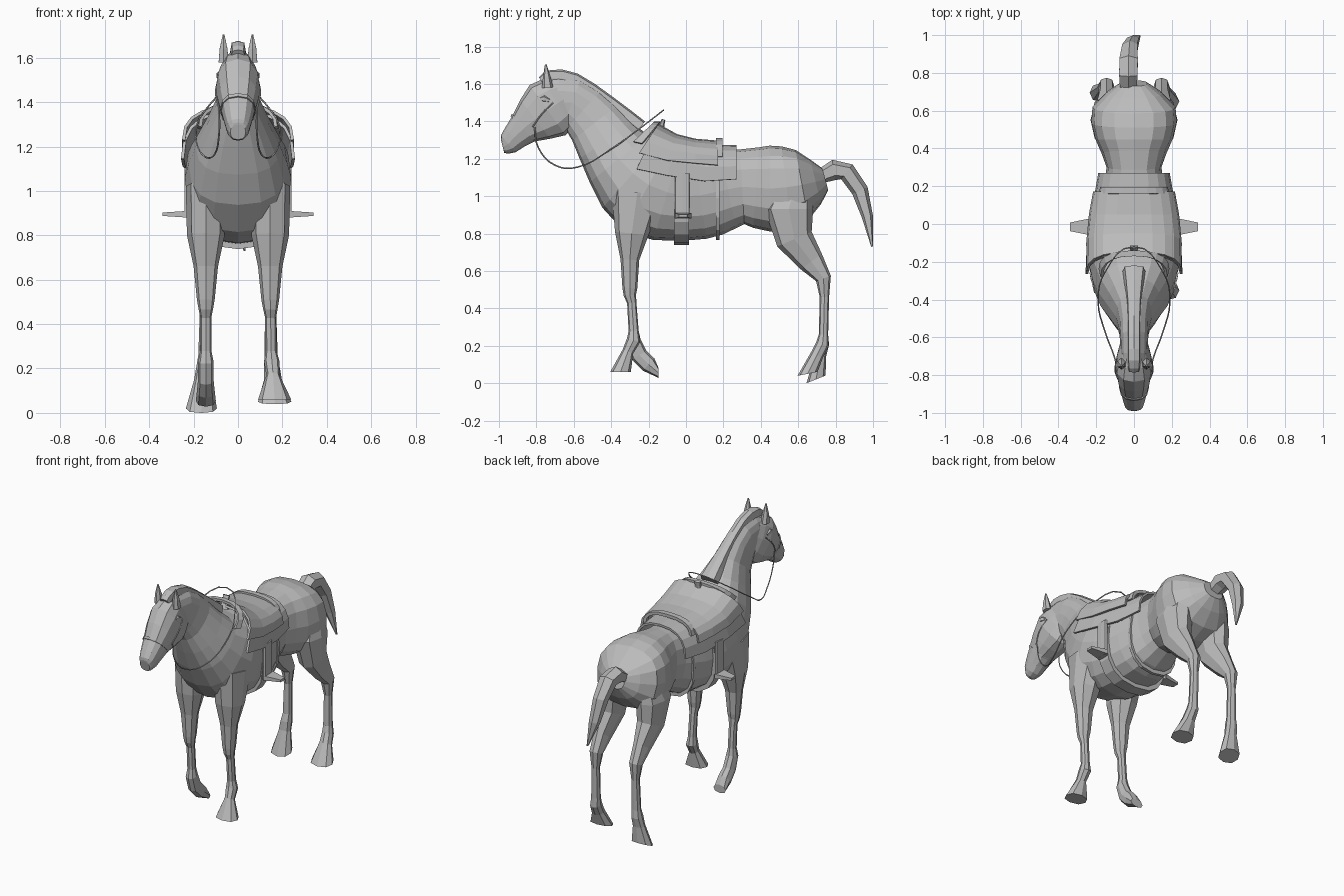
import bpy
import bmesh
import math
from mathutils import Vector

default_cube = bpy.data.objects.get("Cube")
if default_cube:
    bpy.data.objects.remove(default_cube, do_unlink=True)

grey = bpy.data.materials.new("plain grey")
grey.use_nodes = True
colour = (0.5, 0.5, 0.5, 1)
grey.diffuse_color = colour
grey.node_tree.nodes["Principled BSDF"].inputs["Base Color"].default_value = colour


def add_object(name, data):
    data.materials.append(grey)
    obj = bpy.data.objects.new(name, data)
    bpy.context.collection.objects.link(obj)
    return obj


def finish(name, bm):
    """Turn a bmesh into a flat shaded object."""
    bmesh.ops.recalc_face_normals(bm, faces=bm.faces)
    mesh = bpy.data.meshes.new(name)
    bm.to_mesh(mesh)
    bm.free()
    return add_object(name, mesh)


def power(value, exponent):
    return math.copysign(abs(value) ** exponent, value)


def bridge(bm, rings, closed):
    """Join neighbouring rows of vertices with quads."""
    for a, b in zip(rings, rings[1:]):
        count = len(a)
        for i in range(count if closed else count - 1):
            j = (i + 1) % count
            bm.faces.new((a[i], a[j], b[j], b[i]))


def refine(keys):
    """Insert a smoothly curved midpoint between neighbouring sections."""
    result = [keys[0]]
    last = len(keys) - 1
    for i in range(last):
        b, c = keys[i], keys[i + 1]
        a, d = keys[max(i - 1, 0)], keys[min(i + 2, last)]
        result += [(b + c) / 2 + (b + c - a - d) / 16, c]
    return result


def loft(name, sections, sides=8, x=0, mirror=1, square=0.85,
         smooth=False, splay=0, end_direction=None):
    """Skin rings set square to a path: y, z, half depth, half width."""
    keys = [Vector(section) for section in sections]
    if smooth:
        keys = refine(keys)
    last = len(keys) - 1
    bm = bmesh.new()
    rings = []
    for i, key in enumerate(keys):
        direction = (keys[min(i + 1, last)] - keys[max(i - 1, 0)]).xy
        if i == last and end_direction:
            direction = Vector(end_direction)
        direction.normalize()
        centre_x = x + splay * (i / last) ** 4
        ring = []
        for k in range(sides):
            angle = math.tau * k / sides
            across = power(math.sin(angle), square) * key.w
            along = power(math.cos(angle), square) * key.z
            ring.append(bm.verts.new((mirror * (centre_x + across),
                                      key.x - direction.y * along,
                                      key.y + direction.x * along)))
        rings.append(ring)
    bridge(bm, rings, True)
    bm.faces.new(rings[0])
    bm.faces.new(rings[-1])
    return finish(name, bm)


def drape(name, rows, thickness):
    """Arched cover over the back: y, top height, hem height, half width."""
    bm = bmesh.new()
    steps = 5
    rings = []
    for y, top, hem, width in rows:
        lean = min(0, y - 0.05) / 2  # the hem slants forward at the shoulder
        ring = []
        for k in range(-steps, steps + 1):
            angle = math.pi / 2 * k / steps
            rise = max(math.cos(angle), 0) ** 0.8
            ring.append(bm.verts.new((width * power(math.sin(angle), 0.8),
                                      y + lean * (1 - rise),
                                      hem + (top - hem) * rise)))
        rings.append(ring)
    bridge(bm, rings, False)
    solid = finish(name, bm).modifiers.new("thickness", "SOLIDIFY")
    solid.thickness = thickness
    solid.offset = 0


def cord(name, points):
    """Thin smooth cord through points."""
    curve = bpy.data.curves.new(name, "CURVE")
    curve.dimensions = "3D"
    curve.bevel_depth = 0.004
    curve.bevel_resolution = 0
    curve.resolution_u = 4
    spline = curve.splines.new("BEZIER")
    spline.bezier_points.add(len(points) - 1)
    for knot, point in zip(spline.bezier_points, points):
        knot.co = point
        knot.handle_left_type = knot.handle_right_type = "AUTO"
    add_object(name, curve)


# Trunk and neck, from rump past a narrow waist to the throat
loft("trunk", [
    (.745, 1.09, .06, .07), (.62, 1.06, .19, .22), (.45, 1.04, .23, .205),
    (.3, 1.05, .2, .145), (.15, 1.02, .23, .18), (0, 1, .24, .215),
    (-.2, 1.06, .28, .24), (-.36, 1.2, .2, .19), (-.49, 1.39, .15, .095),
    (-.61, 1.5, .13, .075), (-.72, 1.49, .14, .07)],
    sides=16, square=.8, smooth=True)

# Head with jaw, muzzle and noseband
loft("head", [
    (-.65, 1.52, .13, .07), (-.74, 1.46, .165, .1), (-.87, 1.36, .09, .075),
    (-.95, 1.28, .06, .052), (-.98, 1.265, .035, .035)], sides=12, smooth=True)
loft("noseband", [(-.86, 1.37, .1, .08), (-.87, 1.36, .095, .078)], sides=12)

# Mane along the crest, from forelock to withers
loft("mane", [
    (-.77, 1.61, .03, .03), (-.72, 1.63, .045, .035), (-.6, 1.61, .05, .035),
    (-.42, 1.49, .05, .04), (-.25, 1.36, .05, .06)], square=.6, smooth=True)

# Tail, curving over and down
loft("tail", [
    (.73, 1.11, .04, .05), (.79, 1.14, .055, .055), (.86, 1.13, .05, .055),
    (.93, 1.03, .045, .045), (.97, .89, .03, .035), (.995, .73, .005, .005)],
    sides=6, x=-.03, splay=.06)

# Legs share their upper parts; each foot has its own pose and sole direction
front_upper = [
    (-.26, 1.02, .14, .09), (-.29, .8, .09, .085), (-.3, .66, .05, .055),
    (-.3, .51, .04, .04), (-.3, .47, .033, .033), (-.29, .43, .025, .025),
    (-.28, .28, .027, .025), (-.28, .23, .037, .035)]
hind_upper = [
    (.58, 1.05, .09, .05), (.55, .93, .13, .085), (.58, .77, .1, .07),
    (.67, .65, .07, .045), (.735, .56, .042, .04), (.74, .46, .025, .025),
    (.735, .26, .025, .03), (.73, .21, .035, .035)]
feet = {
    "left": (([(-.31, .17, .03, .03), (-.35, .06, .055, .075)], (0, -1)),
             ([(.7, .15, .035, .04), (.65, .05, .055, .075)], (.2, -1))),
    "right": (([(-.25, .15, .045, .035), (-.2, .1, .045, .04),
                (-.147, .055, .027, .045)], (1, 0)),
              ([(.72, .15, .03, .04), (.695, .02, .055, .07)], (.4, -1)))}

for side, sign in (("left", 1), ("right", -1)):
    for part, upper, (foot, sole) in zip(("front", "hind"),
                                         (front_upper, hind_upper), feet[side]):
        spread = 0 if sole == (1, 0) else .02
        loft(f"{side}_{part}_leg", upper + foot, x=.145, mirror=sign,
             splay=spread, end_direction=sole)

    # Ears and eyes
    loft(side + "_ear", [(-.74, 1.58, .03, .025), (-.745, 1.64, .02, .02),
                         (-.75, 1.705, .004, .004)], sides=6, x=.065, mirror=sign)
    loft(side + "_eye", [(-.78, 1.52, .01, .01), (-.76, 1.52, .02, .015),
                         (-.73, 1.51, .01, .01)], sides=6, x=.083, mirror=sign)

    # Stirrup strap, with a tread that tapers outward
    loft(side + "_stirrup_strap", [(-.02, 1.12, .04, .012), (-.02, .88, .04, .012)],
         x=.23, mirror=sign, square=.4)
    bm = bmesh.new()
    bmesh.ops.create_cube(bm, size=1)
    for v in bm.verts:
        taper = .5 if v.co.x > 0 else 1
        v.co = (sign * (.285 + v.co.x * .11),
                -.015 + v.co.y * .09 * taper, .895 + v.co.z * .03 * taper)
    finish(side + "_stirrup_tread", bm)

    # Cheek strap of the bridle
    cord(side + "_cheek_strap", [(sign * .085, -.82, 1.37), (sign * .1, -.77, 1.44),
                                 (sign * .09, -.71, 1.5)])

# Saddle: pad, seat, raised ends and horn
drape("saddle_pad", [
    (-.16, 1.36, 1.145, .25), (-.05, 1.3, 1.11, .243),
    (.1, 1.27, 1.08, .212), (.27, 1.265, 1.09, .182)], .014)
drape("saddle_seat", [
    (-.15, 1.38, 1.23, .245), (-.05, 1.325, 1.19, .246),
    (.05, 1.3, 1.175, .232), (.17, 1.29, 1.165, .21)], .014)
drape("cantle", [(.16, 1.3, 1.21, .175), (.195, 1.3, 1.21, .17)], .02)
drape("pommel", [(-.17, 1.39, 1.29, .17), (-.14, 1.39, 1.28, .18)], .016)
loft("saddle_horn", [(-.14, 1.33, .03, .035), (-.13, 1.38, .015, .02),
                     (-.12, 1.41, .01, .025)], sides=6)

# Girth bands around the barrel
for name, y, half, centre, height, width in (
        ("wide_girth", -.025, .04, .97, .232, .228),
        ("rear_cinch", .17, .01, .99, .225, .183)):
    loft(name, [(y + s * half, centre, height, width) for s in (-1, 1)],
         sides=16, square=.8)

# Reins looping from the mouth to above the horn
half_rein = [(.085, -.81, 1.37), (.085, -.79, 1.26), (.105, -.7, 1.165),
             (.15, -.58, 1.155), (.19, -.41, 1.245), (.15, -.25, 1.36)]
other_half = [(-x, y, z) for x, y, z in reversed(half_rein)]
cord("reins", half_rein + [(0, -.12, 1.46)] + other_half)
